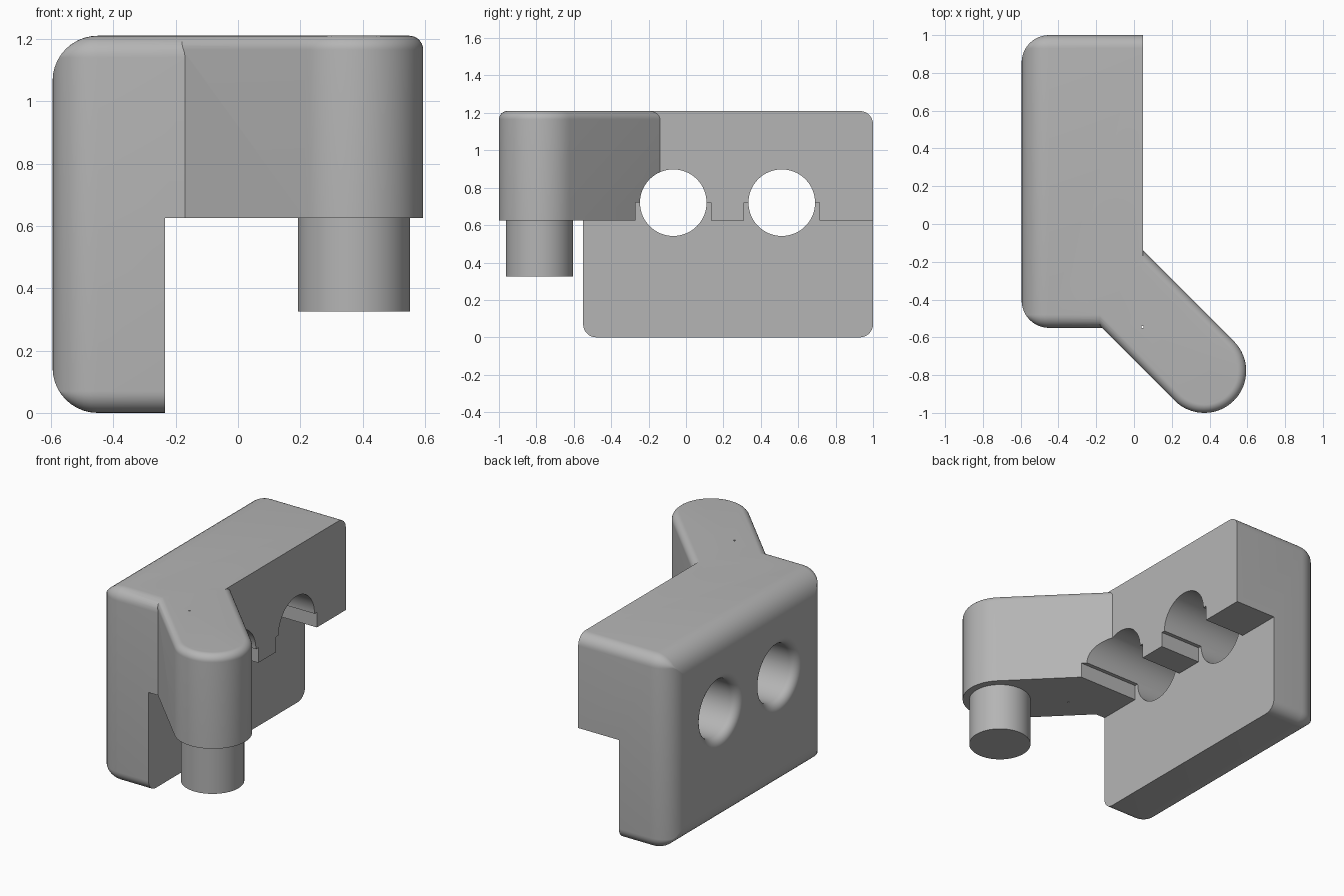
import bpy
import bmesh
from math import pi, sin, cos, sqrt
from mathutils import Vector

if "Cube" in bpy.data.objects:
    bpy.data.objects.remove(bpy.data.objects["Cube"])

X0, X1, X2 = -0.595, -0.235, 0.047      # outer face, plate inside, block inside
Y0, Y1 = -0.55, 1.0
TOP, UNDER = 1.21, 0.625
TIP = Vector((0.372, -0.778))           # pin centre
HOLES, HOLE_Z, HOLE_R = (-0.068, 0.512), 0.72, 0.178

grey = bpy.data.materials.new("plain grey")
grey.use_nodes = True
grey.diffuse_color = (0.46, 0.46, 0.46, 1)
grey.node_tree.nodes["Principled BSDF"].inputs["Base Color"].default_value = grey.diffuse_color


def loft(name, rings):
    """Skin a stack of equal rings and cap both ends."""
    bm = bmesh.new()
    loops = [[bm.verts.new(p) for p in ring] for ring in rings]
    n = len(loops[0])
    for a, b in zip(loops, loops[1:]):
        for i in range(n):
            j = (i + 1) % n
            bm.faces.new((a[i], a[j], b[j], b[i]))
    bm.faces.new(loops[0][::-1])
    bm.faces.new(loops[-1])
    bmesh.ops.recalc_face_normals(bm, faces=bm.faces)
    mesh = bpy.data.meshes.new(name)
    bm.to_mesh(mesh)
    bm.free()
    mesh.materials.append(grey)
    ob = bpy.data.objects.new(name, mesh)
    bpy.context.collection.objects.link(ob)
    return ob


def box(name, lo, hi):
    return loft(name, [[(x, lo[1], lo[2]), (x, hi[1], lo[2]), (x, hi[1], hi[2]), (x, lo[1], hi[2])]
                       for x in (lo[0], hi[0])])


def circle(r, n=64):
    return [(r * cos(2 * pi * i / n), r * sin(2 * pi * i / n)) for i in range(n)]


def fillet(r, steps=10):
    """Pairs of (depth below the face, inset) along a quarter round."""
    return [(r - r * sin(a), r - r * cos(a)) for a in (pi / 2 * i / steps for i in range(steps + 1))]


def combine(target, other, operation):
    mod = target.modifiers.new(operation, "BOOLEAN")
    mod.operation, mod.object, mod.solver = operation, other, "EXACT"
    bpy.ops.object.select_all(action="DESELECT")
    bpy.context.view_layer.objects.active = target
    target.select_set(True)
    bpy.ops.object.modifier_apply(modifier=mod.name)
    bpy.data.objects.remove(other)


def rounded_rect(x, inset, corner=0.07, n=8):
    r = max(corner - inset, 0.002)
    lo_y, hi_y, lo_z, hi_z = Y0 + inset + r, Y1 - inset - r, inset + r, TOP - inset - r
    ring = []
    for k, (cy, cz) in enumerate(((hi_y, hi_z), (lo_y, hi_z), (lo_y, lo_z), (hi_y, lo_z))):
        for i in range(n + 1):
            a = pi / 2 * (k + i / n)
            ring.append((x, cy + r * cos(a), cz + r * sin(a)))
    return ring


def capsule(z, inset, r=0.222, length=0.72, n=32):
    back = TIP + Vector((-1, 1)).normalized() * length
    ring = []
    for centre, start in ((TIP, -3 * pi / 4), (back, pi / 4)):
        for i in range(n + 1):
            a = start + pi * i / n
            ring.append((centre.x + (r - inset) * cos(a), centre.y + (r - inset) * sin(a), z))
    return ring


# Body: rounded outer face, lower part thinned to a plate
body = loft("clamp_body", [rounded_rect(X2, 0)] + [rounded_rect(X0 + t, d) for t, d in fillet(0.145)])
combine(body, box("plate_cutter", (X1, -2, -1), (1, 2, UNDER)), "DIFFERENCE")

# Angled arm with a rounded top edge
arm = loft("arm", [capsule(UNDER, 0)] + [capsule(TOP - t, d) for t, d in fillet(0.045)])
combine(body, arm, "UNION")

# Flared bores and the wider notches under the block
for y in HOLES:
    combine(body, box("notch_cutter", (X1, y - 0.202, 0.5), (1, y + 0.202, HOLE_Z)), "DIFFERENCE")
    profile = [(1, HOLE_R)] + [(X0 + t, HOLE_R + 0.05 - sqrt(max(0, 0.05 ** 2 - (0.05 - t) ** 2)))
                               for t, _ in fillet(0.05)]
    profile.append((X0 - 0.1, HOLE_R + 0.05))
    bore = loft("bore_cutter", [[(x, y + a, HOLE_Z + b) for a, b in circle(r)] for x, r in profile])
    combine(body, bore, "DIFFERENCE")

# Pinhole through the arm
combine(body, loft("pinhole_cutter", [[(0.045 + a, -0.545 + b, z) for a, b in circle(0.006, 8)]
                                      for z in (0.5, 1.4)]), "DIFFERENCE")

# Pin below the arm tip
pin = loft("pin", [[(TIP.x + a, TIP.y - 0.005 + b, z) for a, b in circle(0.18)] for z in (0.325, UNDER + 0.02)])

for ob in (body, pin):
    bpy.ops.object.select_all(action="DESELECT")
    bpy.context.view_layer.objects.active = ob
    ob.select_set(True)
    bpy.ops.object.shade_smooth_by_angle(angle=pi / 6)
